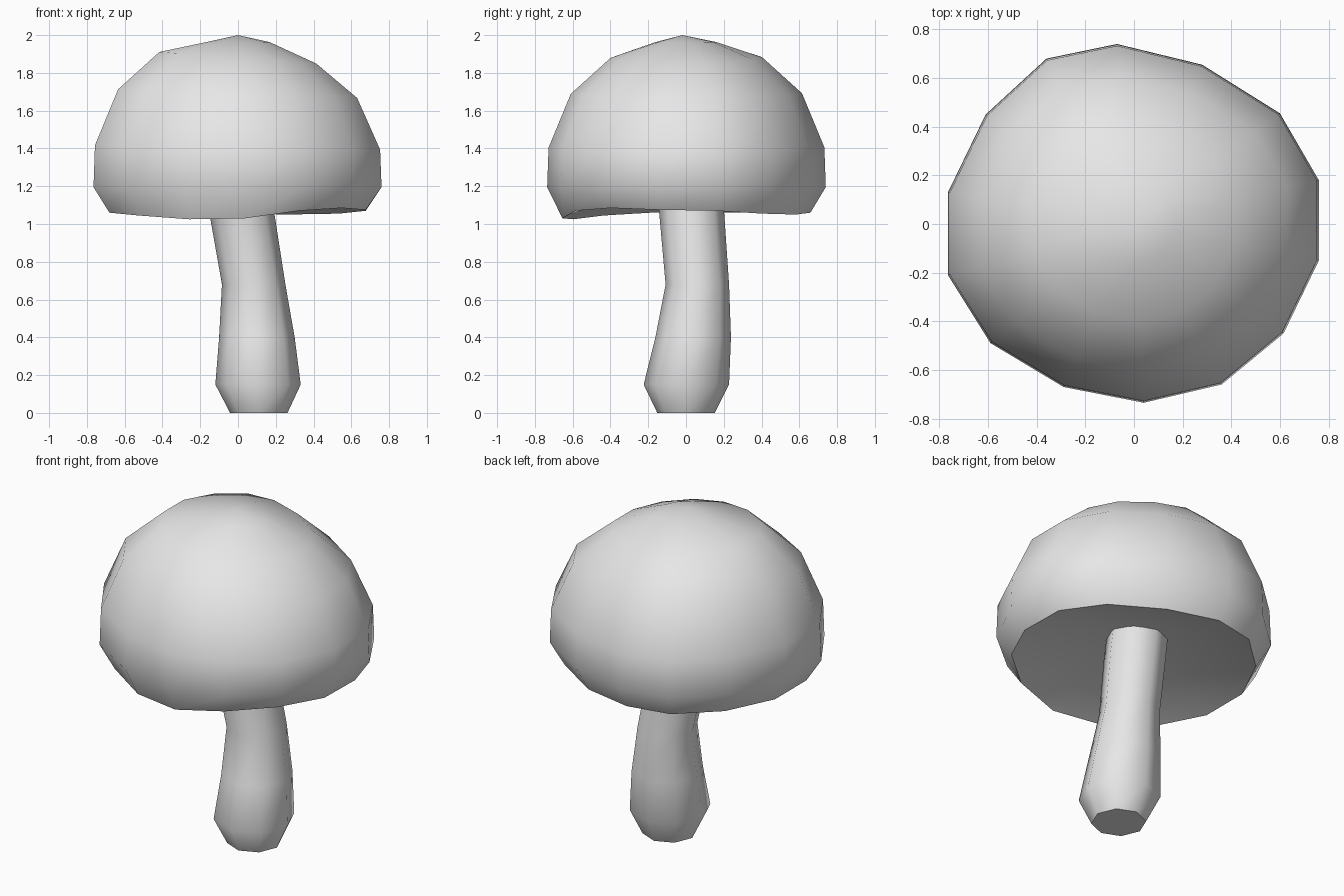
import bpy
import bmesh
from math import cos, sin, radians, pi

if "Cube" in bpy.data.objects:
    bpy.data.objects.remove(bpy.data.objects["Cube"], do_unlink=True)

grey = bpy.data.materials.new("light grey")
grey.use_nodes = True
grey.diffuse_color = (0.8, 0.8, 0.8, 1)
grey.node_tree.nodes["Principled BSDF"].inputs["Base Color"].default_value = (0.8, 0.8, 0.8, 1)


def loft(name, rings, start=None, end=None, cap_start=False):
    """Skin a list of point rings, closing each end with a fan or a flat face."""
    bm = bmesh.new()
    loops = [[bm.verts.new(p) for p in ring] for ring in rings]
    n = len(loops[0])
    for low, high in zip(loops, loops[1:]):
        for i in range(n):
            j = (i + 1) % n
            bm.faces.new((low[i], low[j], high[j], high[i]))
    for loop, tip in ((loops[0], start), (loops[-1], end)):
        if tip:
            centre = bm.verts.new(tip)
            for i in range(n):
                bm.faces.new((loop[i], loop[(i + 1) % n], centre))
    if cap_start:
        bm.faces.new(loops[0])
    bmesh.ops.recalc_face_normals(bm, faces=bm.faces[:])
    mesh = bpy.data.meshes.new(name)
    bm.to_mesh(mesh)
    bm.free()
    obj = bpy.data.objects.new(name, mesh)
    bpy.context.collection.objects.link(obj)
    mesh.materials.append(grey)
    bpy.ops.object.select_all(action="DESELECT")
    obj.select_set(True)
    bpy.context.view_layer.objects.active = obj
    bpy.ops.object.shade_smooth_by_angle(angle=radians(50))
    return obj


# Cap: slightly irregular outline, wavy rim and hollow underside
outline = [(0.76, 0.18), (0.6, 0.455), (0.28, 0.655), (-0.07, 0.74), (-0.36, 0.68),
           (-0.61, 0.45), (-0.765, 0.13), (-0.765, -0.21), (-0.59, -0.49),
           (-0.29, -0.67), (0.04, -0.735), (0.36, -0.66), (0.615, -0.45), (0.76, -0.15)]
rim_heights = [1.07, 1.055, 1.05, 1.06, 1.06, 1.06, 1.06,
               1.06, 1.045, 1.025, 1.03, 1.07, 1.085, 1.075]
# Each ring: scale of the outline, height, sideways tilt
cap_profile = [(1.0, 1.195, 0), (0.99, 1.405, 0.015), (0.83, 1.69, 0.03),
               (0.545, 1.88, 0.04), (0.22, 1.963, 0)]
cap_rings = [[(x * 0.89, y * 0.89, z) for (x, y), z in zip(outline, rim_heights)]]
for scale, height, tilt in cap_profile:
    cap_rings.append([(x * scale, y * scale, height - tilt * x) for x, y in outline])
loft("mushroom_cap", cap_rings, start=(0, 0, 1.24), end=(0, -0.02, 2))

# Stem: bent, eight-sided, with a swollen foot
stem_profile = [(0.11, 0, 0, 0.152), (0.106, 0.002, 0.15, 0.226), (0.1, 0.038, 0.4, 0.2),
                (0.083, 0.06, 0.68, 0.168), (0.02, 0.03, 1.06, 0.172), (-0.01, 0.02, 1.25, 0.17)]
stem_rings = [[(cx + r * cos(i * pi / 4), cy + r * sin(i * pi / 4), z) for i in range(8)]
              for cx, cy, z, r in stem_profile]
loft("mushroom_stem", stem_rings, cap_start=True)
